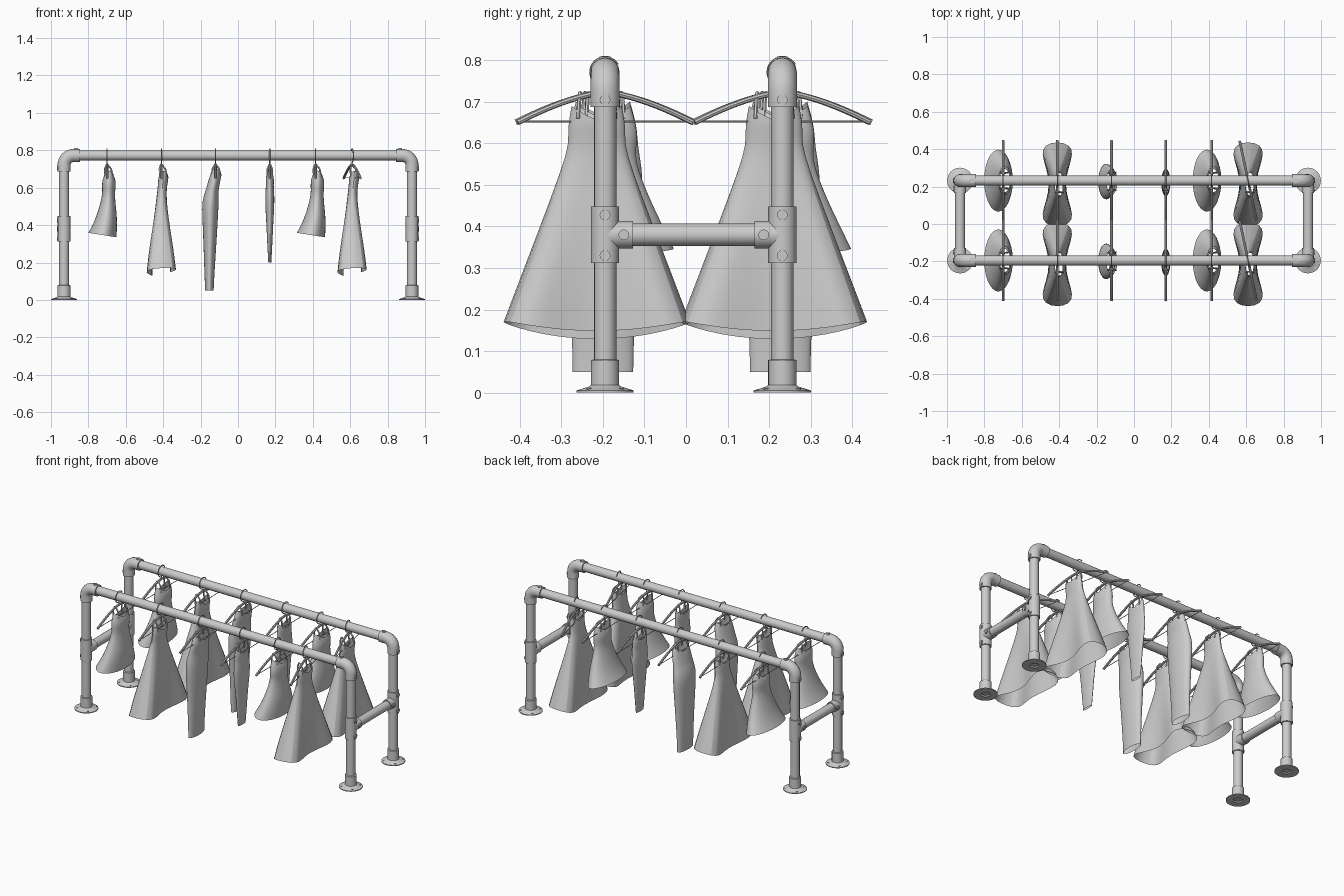
import bpy, bmesh
from math import sin, cos, pi, radians

if "Cube" in bpy.data.objects:
    bpy.data.objects.remove(bpy.data.objects["Cube"])

ROWS = (-0.195, 0.232)      # y of the two rails
POST_X, RAIL_Z = 0.93, 0.772


def smooth(ob, angle=35):
    bpy.ops.object.select_all(action='DESELECT')
    ob.select_set(True)
    bpy.context.view_layer.objects.active = ob
    bpy.ops.object.shade_smooth_by_angle(angle=radians(angle))


def add(name, data):
    ob = bpy.data.objects.new(name, data)
    bpy.context.collection.objects.link(ob)
    return ob


def tube(name, pts, r, res=6):
    """Round tube along a list of points, turned into a mesh."""
    cu = bpy.data.curves.new(name, 'CURVE')
    cu.dimensions = '3D'
    cu.bevel_depth, cu.bevel_resolution, cu.use_fill_caps = r, res, True
    sp = cu.splines.new('POLY')
    sp.points.add(len(pts) - 1)
    for p, co in zip(sp.points, pts):
        p.co = (*co, 1)
    ob = add(name, cu)
    bpy.ops.object.select_all(action='DESELECT')
    ob.select_set(True)
    bpy.context.view_layer.objects.active = ob
    bpy.ops.object.convert(target='MESH')
    ob = bpy.context.view_layer.objects.active
    smooth(ob)
    return ob


def lathe(name, profile, loc, n=32):
    bm = bmesh.new()
    rings = [[bm.verts.new((r * cos(2 * pi * i / n), r * sin(2 * pi * i / n), z)) for i in range(n)]
             for r, z in profile]
    for a, b in zip(rings, rings[1:]):
        for i in range(n):
            j = (i + 1) % n
            bm.faces.new((a[i], a[j], b[j], b[i]))
    me = bpy.data.meshes.new(name)
    bm.to_mesh(me)
    bm.free()
    ob = add(name, me)
    ob.location = loc
    smooth(ob, 20)
    return ob


def bolt(name, p, d):
    """Set screw: collar with a small raised socket, facing along d."""
    for r, h in ((0.013, 0.003), (0.008, 0.005)):
        tube(name, [tuple(p[k] - 0.006 * d[k] for k in range(3)),
                    tuple(p[k] + h * d[k] for k in range(3))], r, 4)


# Pipe frame
R, F = 0.027, 0.034
for y in ROWS:
    tube("rail", [(-0.88, y, RAIL_Z), (0.88, y, RAIL_Z)], R)
    inward = 1 if y < 0 else -1
    for s in (-1, 1):
        x = s * POST_X
        tube("post", [(x, y, 0.01), (x, y, 0.72)], R)
        # elbow fitting
        b = 0.05
        arc = [(s * (POST_X - b + b * cos(a)), y, RAIL_Z - b + b * sin(a))
               for a in [i * pi / 16 for i in range(9)]]
        tube("elbow", [(x, y, 0.688)] + arc + [(s * 0.845, y, RAIL_Z)], F + 0.001)
        bolt("elbow_screw", (x + s * F, y, 0.705), (s, 0, 0))
        bolt("elbow_screw", (s * 0.865, y, RAIL_Z + F), (0, 0, 1))
        # tee fitting
        tube("tee_sleeve", [(x, y, 0.312), (x, y, 0.448)], F)
        tube("tee_arm", [(x, y, 0.38), (x, y + inward * 0.067, 0.38)], F - 0.001)
        for z in (0.33, 0.428):
            bolt("tee_screw", (x + s * F, y, z), (s, 0, 0))
        bolt("tee_screw", (x + s * F, y + inward * 0.045, 0.38), (s, 0, 0))
        # floor flange
        lathe("flange", [(0.026, 0), (0.069, 0), (0.069, 0.005), (0.040, 0.014), (0.034, 0.018),
                         (0.034, 0.078), (0.027, 0.080)], (x, y, 0))
        for k in range(4):
            a = pi / 4 + k * pi / 2
            px, py = x + 0.055 * cos(a), y + 0.055 * sin(a)
            tube("flange_screw", [(px, py, 0.004), (px, py, 0.011)], 0.006, 2)
for s in (-1, 1):
    tube("cross_bar", [(s * POST_X, ROWS[0], 0.38), (s * POST_X, ROWS[1], 0.38)], R)


# Hanger: wire hook, bowed shoulder bar, thin lower rod
def hanger(x, y, turn):
    hook = [(0, 0, 0.715)] + [(0, 0.035 * cos(a), RAIL_Z + 0.035 * sin(a))
                              for a in [radians(-90 - 12 * i) for i in range(21)]]
    bow = []
    for i in range(-10, 11):
        t = i / 10
        bow.append((0, 0.215 * t, 0.723 - 0.072 * abs(t) ** 1.5))
    rod = [(0, -0.21, 0.653), (0, 0.21, 0.653)]
    for name, pts, r in (("hanger_hook", hook, 0.003), ("hanger_bow", bow, 0.007), ("hanger_rod", rod, 0.002)):
        ob = tube(name, pts, r, 2)
        ob.location = (x, y, 0)
        ob.rotation_euler.z = turn


# Garment: open lofted shell, rows are (z, centre x, half depth, half width, pinch)
def garment(name, rows, x, y, hem=0.0, tilt=0.0, n=20, levels=2):
    bm = bmesh.new()
    rings = []
    for k, (z, cx, rx, ry, p) in enumerate(rows):
        ring = []
        for i in range(n):
            c, s = cos(2 * pi * i / n), sin(2 * pi * i / n)
            dx = rx * c * (1 - p * c * c) * (1 + 1.4 * p)
            dz = -hem * c * c - tilt * c if k == 0 else 0
            if k == len(rows) - 1:      # scooped neckline
                dz = 0.022 * s * s * abs(s) - 0.015 * max(0, 1 - abs(s) * 2)
            ring.append(bm.verts.new((cx + dx, ry * s, z + dz)))
        rings.append(ring)
    for a, b in zip(rings, rings[1:]):
        for i in range(n):
            j = (i + 1) % n
            bm.faces.new((a[i], a[j], b[j], b[i]))
    me = bpy.data.meshes.new(name)
    bm.to_mesh(me)
    bm.free()
    ob = add(name, me)
    ob.location = (x, y, 0)
    smooth(ob, 40)
    m = ob.modifiers.new("smooth_cloth", 'SUBSURF')
    m.levels = m.render_levels = levels
    # shoulder straps looped over the hanger
    z, cx, rx, ry, _ = rows[-1]
    for s in (-1, 1):
        w = s * ry * 0.72
        st = tube("strap", [(cx + rx * 0.7, w, z - 0.01), (cx * 0.5 + rx * 0.6, w * 0.95, 0.7),
                            (0.004, w * 0.9, 0.722), (-0.004, w * 0.9, 0.722),
                            (cx * 0.5 - rx * 0.6, w * 0.95, 0.7), (cx - rx * 0.7, w, z - 0.01)], 0.005, 1)
        st.location = (x, y, 0)


SHORT = [(0.347, -0.025, 0.077, 0.168, 0), (0.40, -0.012, 0.066, 0.142, 0), (0.46, 0, 0.053, 0.112, 0),
         (0.56, 0.008, 0.032, 0.070, 0), (0.61, 0.010, 0.038, 0.080, 0), (0.645, 0.010, 0.035, 0.076, 0),
         (0.67, 0.010, 0.028, 0.062, 0)]
LONG = [(0.172, 0, 0.095, 0.230, 0.8), (0.26, 0, 0.080, 0.195, 0.75), (0.40, 0, 0.052, 0.140, 0.6),
        (0.54, 0, 0.028, 0.086, 0.3), (0.60, 0.005, 0.024, 0.068, 0), (0.64, 0.010, 0.028, 0.072, 0),
        (0.67, 0.012, 0.026, 0.062, 0)]
GOWN = [(0.05, -0.033, 0.023, 0.074, 0), (0.12, -0.033, 0.026, 0.075, 0), (0.30, -0.030, 0.035, 0.084, 0),
        (0.44, -0.029, 0.042, 0.096, 0), (0.53, -0.028, 0.046, 0.098, 0), (0.59, -0.018, 0.033, 0.085, 0),
        (0.64, -0.006, 0.033, 0.084, 0), (0.68, 0.002, 0.030, 0.066, 0)]
SLIM = [(0.20, 0, 0.008, 0.038, 0), (0.30, 0, 0.014, 0.048, 0), (0.42, 0, 0.019, 0.060, 0),
        (0.54, 0, 0.027, 0.080, 0), (0.61, 0, 0.020, 0.066, 0), (0.64, 0, 0.023, 0.070, 0),
        (0.67, 0, 0.020, 0.060, 0)]

# Six garments on each rail: name, rows, hanger x, y shift, hem dip, hem tilt, sides, levels, hanger turn
SET = [("short_dress", SHORT, -0.70, 0, 0, 0.012, 20, 2, 0),
       ("long_dress", LONG, -0.41, -0.02, 0.035, -0.01, 16, 1, 0),
       ("gown", GOWN, -0.12, -0.005, 0, 0, 20, 2, 0),
       ("slim_suit", SLIM, 0.17, -0.01, 0, 0, 20, 2, 0),
       ("short_dress", SHORT, 0.415, 0, 0, 0.012, 20, 2, 0),
       ("long_dress", LONG, 0.61, -0.02, 0.035, -0.01, 16, 1, radians(12))]
for y in ROWS:
    for name, rows, x, dy, hem, tilt, n, lv, turn in SET:
        hanger(x, y, turn)
        garment(name, rows, x, y + dy, hem, tilt, n, lv)
